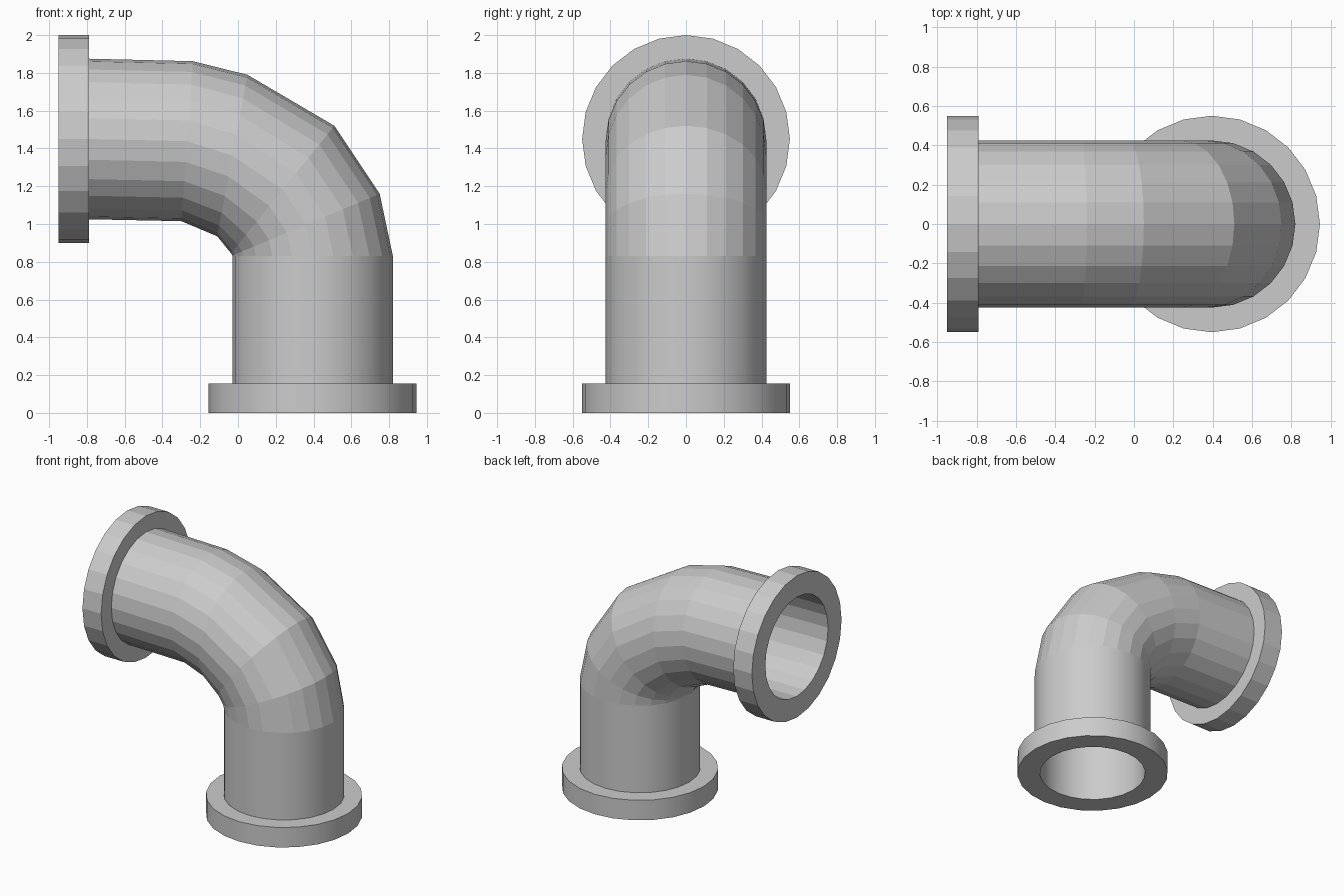
import bpy, bmesh
from math import cos, sin, pi, radians
from mathutils import Vector

if "Cube" in bpy.data.objects:
    bpy.data.objects.remove(bpy.data.objects["Cube"])

SIDES = 24
R_FLANGE, R_PIPE, R_BORE = 0.55, 0.425, 0.385


def scaled(ring, f):
    """Shrink or grow a ring, given as two opposite (x, z) points and its y radius."""
    a, b, ry = ring
    a, b = Vector(a), Vector(b)
    c = (a + b) / 2
    return (c + (a - c) * f, c + (b - c) * f, ry * f)


def shell(name, rings, smooth):
    """Skin a closed cycle of rings; smooth holds the smooth-shaded band numbers."""
    bm = bmesh.new()
    loops = []
    for a, b, ry in rings:
        a, b = Vector(a), Vector(b)
        c, h = (a + b) / 2, (a - b) / 2
        loop = []
        for k in range(SIDES):
            t = 2 * pi * k / SIDES
            p = c + h * cos(t)
            loop.append(bm.verts.new((p.x, ry * sin(t), p.y)))
        loops.append(loop)
    n = len(loops)
    for i in range(n):
        a, b = loops[i], loops[(i + 1) % n]
        for k in range(SIDES):
            j = (k + 1) % SIDES
            f = bm.faces.new((a[k], a[j], b[j], b[k]))
            f.smooth = i in smooth
    bmesh.ops.recalc_face_normals(bm, faces=bm.faces)
    for e in bm.edges:
        if len(e.link_faces) == 2 and e.calc_face_angle() > radians(40):
            e.smooth = False
    me = bpy.data.meshes.new(name)
    bm.to_mesh(me)
    bm.free()
    ob = bpy.data.objects.new(name, me)
    bpy.context.collection.objects.link(ob)


def flat_ring(x, z, r):
    return ((x + r, z), (x - r, z), r)


def upright_ring(x, z, r):
    return ((x, z + r), (x, z - r), r)


# Elbow pipe: straight riser, tapering bend, straight outlet, and matching bore
path = [
    flat_ring(0.395, 0.155, R_PIPE),
    flat_ring(0.395, 0.83, R_PIPE),
    ((0.75, 1.16), (-0.03, 0.833), R_PIPE),
    ((0.51, 1.52), (-0.037, 0.845), R_PIPE),
    ((0.05, 1.79), (-0.11, 0.935), R_PIPE),
    ((-0.24, 1.862), (-0.30, 1.015), R_PIPE),
    ((-0.79, 1.875), (-0.79, 1.025), R_PIPE),
]
bore = [scaled(r, R_BORE / R_PIPE) for r in reversed(path)]
shell("elbow_pipe", path + bore, {0, 2 * len(path) - 2})

# Bottom flange
shell("bottom_flange", [flat_ring(0.395, 0, R_FLANGE), flat_ring(0.395, 0.155, R_FLANGE),
                        flat_ring(0.395, 0.155, R_BORE), flat_ring(0.395, 0, R_BORE)], {0, 2})

# Side flange
shell("side_flange", [upright_ring(-0.95, 1.45, R_FLANGE), upright_ring(-0.79, 1.45, R_FLANGE),
                      upright_ring(-0.79, 1.45, R_BORE), upright_ring(-0.95, 1.45, R_BORE)], set())
